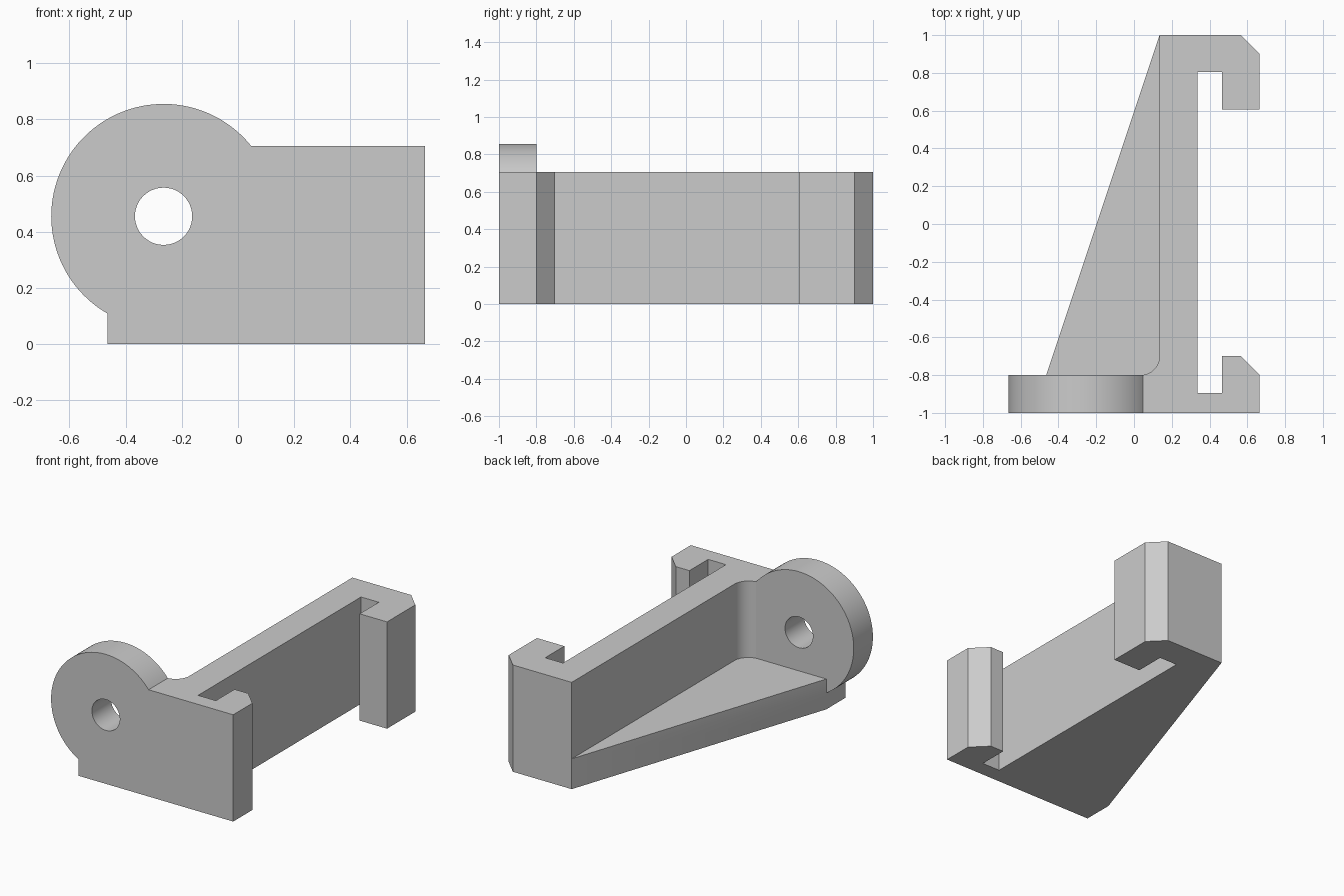
import bpy, bmesh
from math import sin, cos, radians, atan2, degrees, sqrt
from mathutils import Vector

cube = bpy.data.objects.get("Cube")
if cube:
    bpy.data.objects.remove(cube, do_unlink=True)

HEIGHT, WEB = 0.705, 0.2
EYE_X, EYE_Z, EYE_R, HOLE_R = -0.265, 0.455, 0.4, 0.102
LEFT, RIGHT = -0.465, 0.665

grey = bpy.data.materials.new("light grey")
grey.use_nodes = True
grey.diffuse_color = (0.6, 0.6, 0.6, 1)
grey.node_tree.nodes["Principled BSDF"].inputs["Base Color"].default_value = (0.6, 0.6, 0.6, 1)


def arc(cx, cy, r, start, end, steps):
    angles = [radians(start + (end - start) * i / steps) for i in range(steps + 1)]
    return [(cx + r * cos(a), cy + r * sin(a)) for a in angles]


def prism(name, outline, low, high, along_y=False):
    """Extrude a 2D outline along z, or along y for outlines drawn in xz."""
    place = (lambda p: (p[0], low, p[1])) if along_y else (lambda p: (p[0], p[1], low))
    bm = bmesh.new()
    face = bm.faces.new([bm.verts.new(place(p)) for p in outline])
    top = bmesh.ops.extrude_face_region(bm, geom=[face])["geom"]
    step = Vector((0, high - low, 0) if along_y else (0, 0, high - low))
    bmesh.ops.translate(bm, vec=step, verts=[v for v in top if isinstance(v, bmesh.types.BMVert)])
    bmesh.ops.recalc_face_normals(bm, faces=bm.faces)
    mesh = bpy.data.meshes.new(name)
    bm.to_mesh(mesh)
    bm.free()
    mesh.materials.append(grey)
    obj = bpy.data.objects.new(name, mesh)
    bpy.context.collection.objects.link(obj)
    return obj


def combine(target, other, operation):
    mod = target.modifiers.new(operation.title(), 'BOOLEAN')
    mod.operation, mod.solver, mod.object = operation, 'EXACT', other
    bpy.context.view_layer.objects.active = target
    bpy.ops.object.modifier_apply(modifier=mod.name)
    bpy.data.objects.remove(other, do_unlink=True)


# Rail with a hook at each end and a fillet where it meets the eye plate
shoulder = EYE_X + sqrt(EYE_R ** 2 - (HEIGHT - EYE_Z) ** 2)
rail_outline = [
    (0.135, 1), (0.565, 1), (RIGHT, 0.9), (RIGHT, 0.605), (0.465, 0.605),
    (0.465, 0.805), (0.335, 0.805), (0.335, -0.895), (0.465, -0.895),
    (0.465, -0.7), (0.565, -0.7), (RIGHT, -0.8), (RIGHT, -1), (shoulder, -1),
] + arc(0.035, -0.7, 0.1, -83, 0, 12)
bracket = prism("hooked_bracket", rail_outline, 0, HEIGHT)

# Front plate with the round eye
first = degrees(atan2(HEIGHT - EYE_Z, shoulder - EYE_X))
plate_outline = [(LEFT, 0), (0.25, 0), (0.25, HEIGHT)] + arc(EYE_X, EYE_Z, EYE_R, first, 240, 64)
plate = prism("eye_plate", plate_outline, -1, -0.8, along_y=True)

# Triangular floor web
web = prism("floor_web", [(LEFT, -0.8), (LEFT, -0.9), (0.2, -0.9), (0.2, 1), (0.135, 1)], 0, WEB)

# Pin hole
hole = prism("hole_cutter", arc(EYE_X, EYE_Z, HOLE_R, 0, 352.5, 47), -1.1, -0.7, along_y=True)
hole.hide_render = True

combine(bracket, plate, 'UNION')
combine(bracket, web, 'UNION')
combine(bracket, hole, 'DIFFERENCE')

# Merge coplanar faces and smooth the round surfaces
bm = bmesh.new()
bm.from_mesh(bracket.data)
bmesh.ops.remove_doubles(bm, verts=bm.verts, dist=0.0001)
bmesh.ops.dissolve_limit(bm, angle_limit=radians(0.5), verts=bm.verts, edges=bm.edges)
bm.to_mesh(bracket.data)
bm.free()
bpy.ops.object.select_all(action='DESELECT')
bracket.select_set(True)
bpy.context.view_layer.objects.active = bracket
bpy.ops.object.shade_smooth_by_angle(angle=radians(25))
